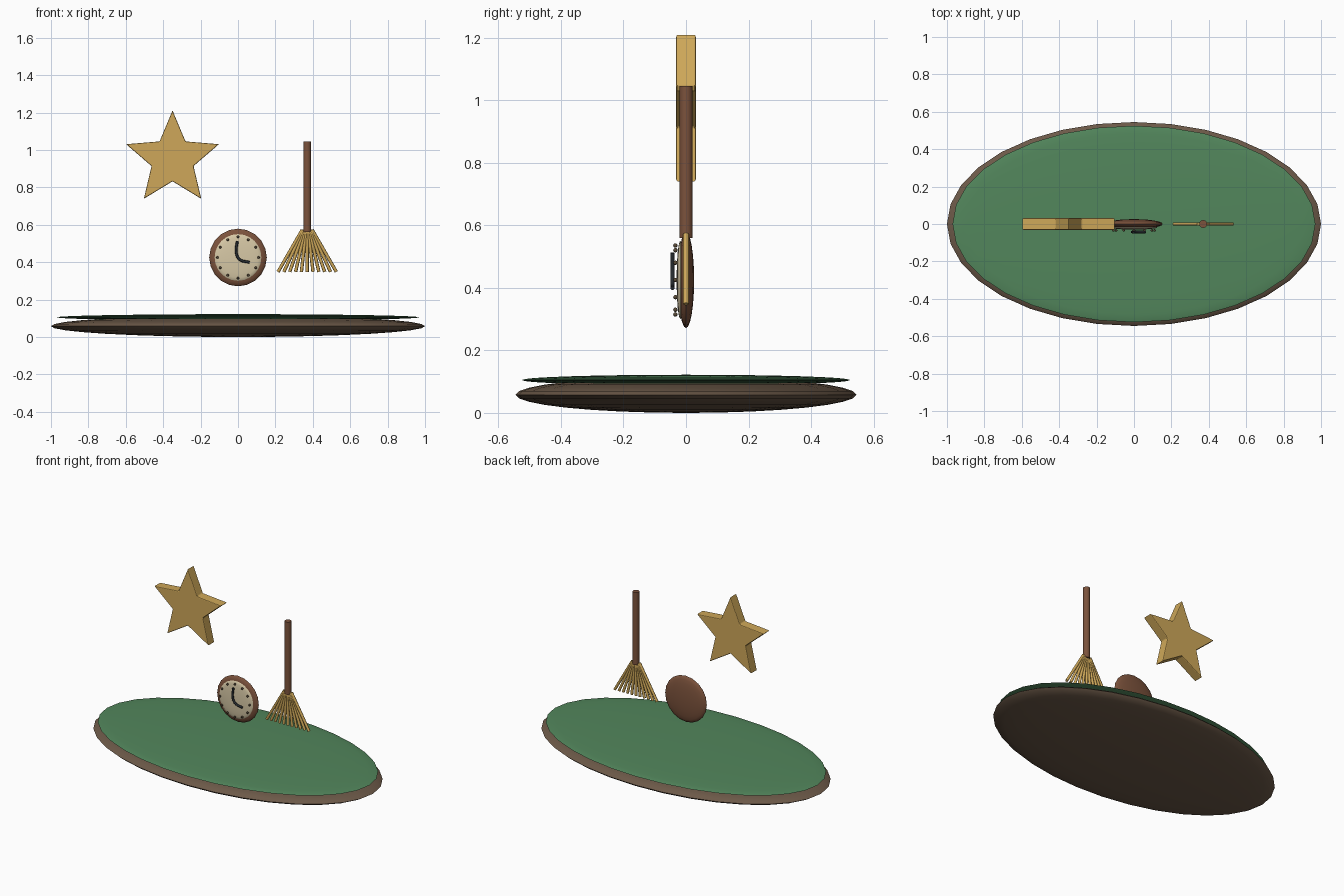
import bpy, math
from math import sin, cos, pi
from mathutils import Vector

if "Cube" in bpy.data.objects:
    bpy.data.objects.remove(bpy.data.objects["Cube"])


def mat(name, r, g, b):
    m = bpy.data.materials.new(name)
    m.diffuse_color = (r, g, b, 1)
    m.use_nodes = True
    m.node_tree.nodes["Principled BSDF"].inputs["Base Color"].default_value = m.diffuse_color
    return m


EARTH = mat("earth", .15, .10, .065)
GREEN = mat("green", .085, .24, .107)
WOOD = mat("wood", .20, .085, .045)
GOLD = mat("gold", .62, .39, .10)
CREAM = mat("cream", .68, .58, .38)
DARK = mat("dark", .02, .025, .03)
BRONZE = mat("bronze", .10, .07, .04)


def finish(name, m, smooth=True):
    o = bpy.context.object
    o.name = name
    o.data.materials.append(m)
    if smooth:
        bpy.ops.object.transform_apply(location=False)
        bpy.ops.object.shade_smooth_by_angle(angle=math.radians(60))
    return o


def ellipsoid(name, loc, scale, m, seg=32, rings=16, rot=(0, 0, 0)):
    bpy.ops.mesh.primitive_uv_sphere_add(segments=seg, ring_count=rings, location=loc, rotation=rot)
    bpy.context.object.scale = scale
    return finish(name, m)


def rod(name, a, b, r, m, verts=12):
    a, b = Vector(a), Vector(b)
    d = b - a
    bpy.ops.mesh.primitive_cylinder_add(vertices=verts, radius=r, depth=d.length, location=(a + b) / 2)
    bpy.context.object.rotation_euler = d.to_track_quat('Z', 'Y').to_euler()
    return finish(name, m)


# Oval base with a grassy top
ellipsoid("base", (0, 0, .058), (1, .545, .058), EARTH)
ellipsoid("grass_top", (0, 0, .105), (.97, .525, .017), GREEN)

# Clock: lens-shaped case, face, hour dots
C = .425
FACING = (pi / 2, 0, 0)
ellipsoid("clock_case", (0, 0, C), (.154, .154, .026), WOOD, 20, 12, FACING)
ellipsoid("clock_face", (0, -.018, C), (.125, .125, .012), CREAM, 24, 12, FACING)
for i in range(12):
    a = i * pi / 6
    ellipsoid(f"hour_dot_{i + 1}", (.11 * sin(a), -.034, C + .11 * cos(a)), (.007,) * 3, BRONZE, 8, 6)

# Clock hands: one bent strand
cu = bpy.data.curves.new("clock_hands", 'CURVE')
cu.dimensions = '3D'
cu.bevel_depth = .007
cu.bevel_resolution = 2
cu.use_fill_caps = True
cu.resolution_u = 6
sp = cu.splines.new('BEZIER')
pts = [(-.004, .512), (-.009, .45), (.008, .415), (.062, .399)]
sp.bezier_points.add(len(pts) - 1)
for p, (x, z) in zip(sp.bezier_points, pts):
    p.co = (x, -.043, z)
    p.handle_left_type = p.handle_right_type = 'AUTO'
cu.materials.append(DARK)
bpy.context.collection.objects.link(bpy.data.objects.new("clock_hands", cu))

# Five-pointed star
ring = []
for i in range(10):
    r = .118 if i % 2 else .261
    ring.append((-.35 + r * sin(i * pi / 5), .95 + r * cos(i * pi / 5)))
verts = [(x, y, z) for y in (-.032, .032) for x, z in ring]
faces = [tuple(range(10)), tuple(range(19, 9, -1))]
faces += [(i, i + 10, (i + 1) % 10 + 10, (i + 1) % 10) for i in range(10)]
me = bpy.data.meshes.new("star")
me.from_pydata(verts, [], faces)
me.materials.append(GOLD)
star = bpy.data.objects.new("star", me)
bpy.context.collection.objects.link(star)
bev = star.modifiers.new("bevel", 'BEVEL')
bev.width = .005
bev.segments = 2

# Rake: handle and fan of tines
rod("rake_handle", (.37, 0, .56), (.37, 0, 1.045), .021, WOOD, 16)
for i in range(11):
    t = i / 5 - 1
    rod(f"rake_tine_{i + 1}", (.37 + .027 * t, 0, .572), (.37 + .156 * t, 0, .348), .009, GOLD, 8)
